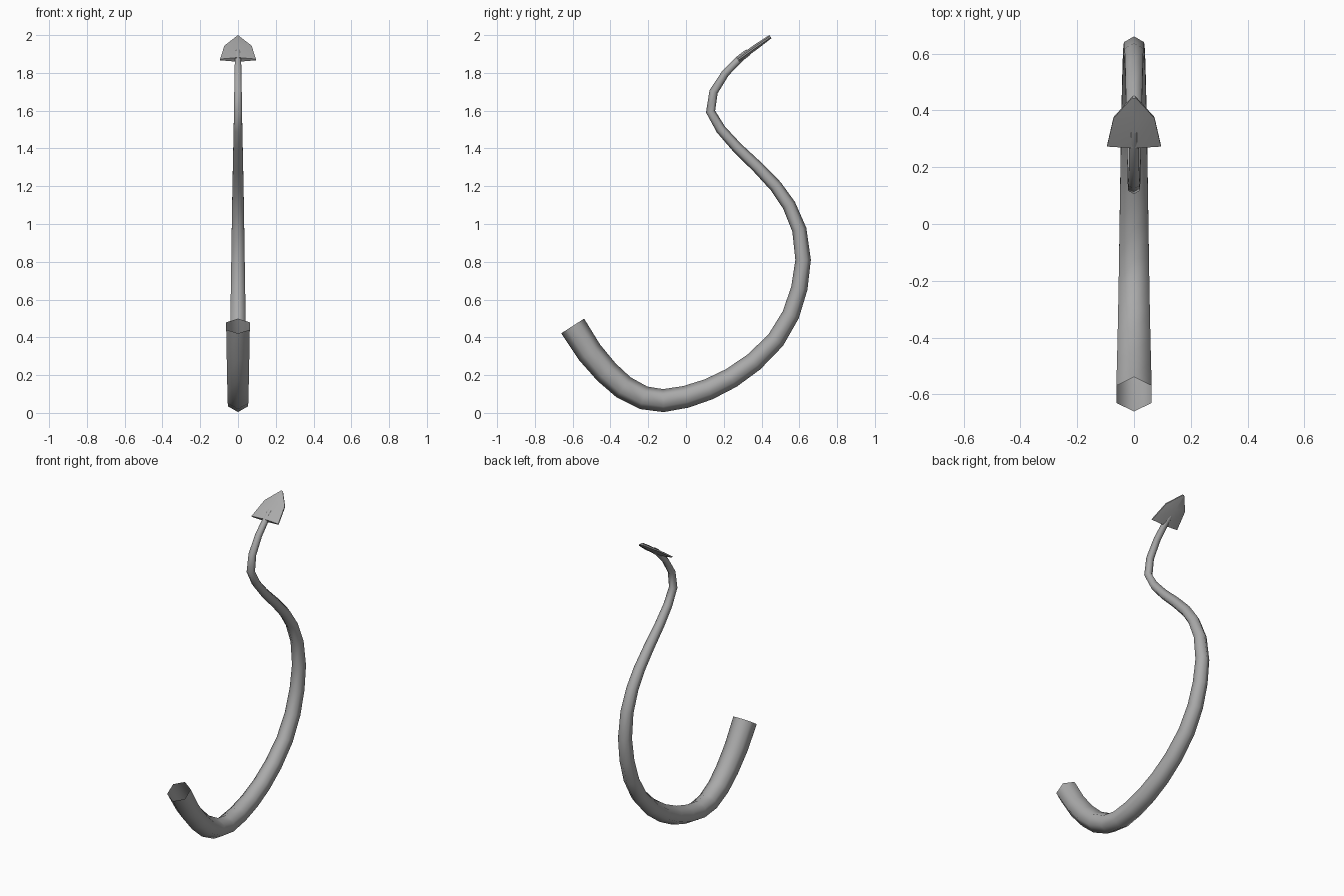
import bpy, bmesh
from math import sin, cos, radians
from mathutils import Vector

cube = bpy.data.objects.get("Cube")
if cube:
    bpy.data.objects.remove(cube, do_unlink=True)

grey = bpy.data.materials.new("mid grey")
grey.use_nodes = True
grey.diffuse_color = (0.4, 0.4, 0.4, 1)
grey.node_tree.nodes["Principled BSDF"].inputs["Base Color"].default_value = (0.4, 0.4, 0.4, 1)


def finish(name, bm):
    bmesh.ops.recalc_face_normals(bm, faces=bm.faces)
    mesh = bpy.data.meshes.new(name)
    bm.to_mesh(mesh)
    bm.free()
    mesh.materials.append(grey)
    obj = bpy.data.objects.new(name, mesh)
    bpy.context.collection.objects.link(obj)
    return obj


# Tail: tapering hexagonal tube, open at the root, along a path in the y-z plane
path = [(-.60, .46), (-.51, .32), (-.42, .215), (-.33, .135), (-.225, .08), (-.12, .065),
        (0, .085), (.12, .125), (.24, .185), (.36, .27), (.475, .385), (.555, .52),
        (.60, .66), (.62, .81), (.60, .97), (.545, 1.1), (.475, 1.2), (.38, 1.3),
        (.27, 1.405), (.185, 1.5), (.13, 1.595), (.146, 1.7), (.21, 1.8), (.29, 1.88), (.33, 1.91)]
pts = [Vector((0, y, z)) for y, z in path]
lengths = [0]
for a, b in zip(pts, pts[1:]):
    lengths.append(lengths[-1] + (b - a).length)

bm = bmesh.new()
side = Vector((1, 0, 0))
rings = []
for i, p in enumerate(pts):
    tangent = (pts[min(i + 1, len(pts) - 1)] - pts[max(i - 1, 0)]).normalized()
    up = side.cross(tangent)
    radius = 0.072 - 0.054 * lengths[i] / lengths[-1]
    rings.append([bm.verts.new(p + radius * (up * cos(radians(60 * k)) + side * sin(radians(60 * k))))
                  for k in range(6)])
for a, b in zip(rings, rings[1:]):
    for k in range(6):
        bm.faces.new((a[k], a[(k + 1) % 6], b[(k + 1) % 6], b[k]))
tail = finish("tail", bm)
for poly in tail.data.polygons:
    poly.use_smooth = True

# Arrow tip: thin barbed plate with a raised centre ridge on both faces
base, tip = Vector((0, .275, 1.87)), Vector((0, .447, 1.992))
forward = (tip - base).normalized()
normal = side.cross(forward)
length = (tip - base).length
# stations along the tip: distance fraction, half width, ridge height, edge height
stations = [(0, .095, .014, .004), (.58, .072, .014, .004), (1, .006, .01, .004)]
bm = bmesh.new()
rows = []
for t, width, ridge, edge in stations:
    c = base + forward * length * t
    section = [(-width, edge), (0, ridge), (width, edge), (width, -edge), (0, -ridge), (-width, -edge)]
    rows.append([bm.verts.new(c + side * x + normal * h) for x, h in section])
for a, b in zip(rows, rows[1:]):
    for k in range(6):
        bm.faces.new((a[k], a[(k + 1) % 6], b[(k + 1) % 6], b[k]))
bm.faces.new(rows[0])
bm.faces.new(rows[-1])
arrow = finish("tail_arrow_tip", bm)
bpy.context.view_layer.objects.active = arrow
arrow.select_set(True)
bpy.ops.object.shade_smooth_by_angle(angle=radians(40))
